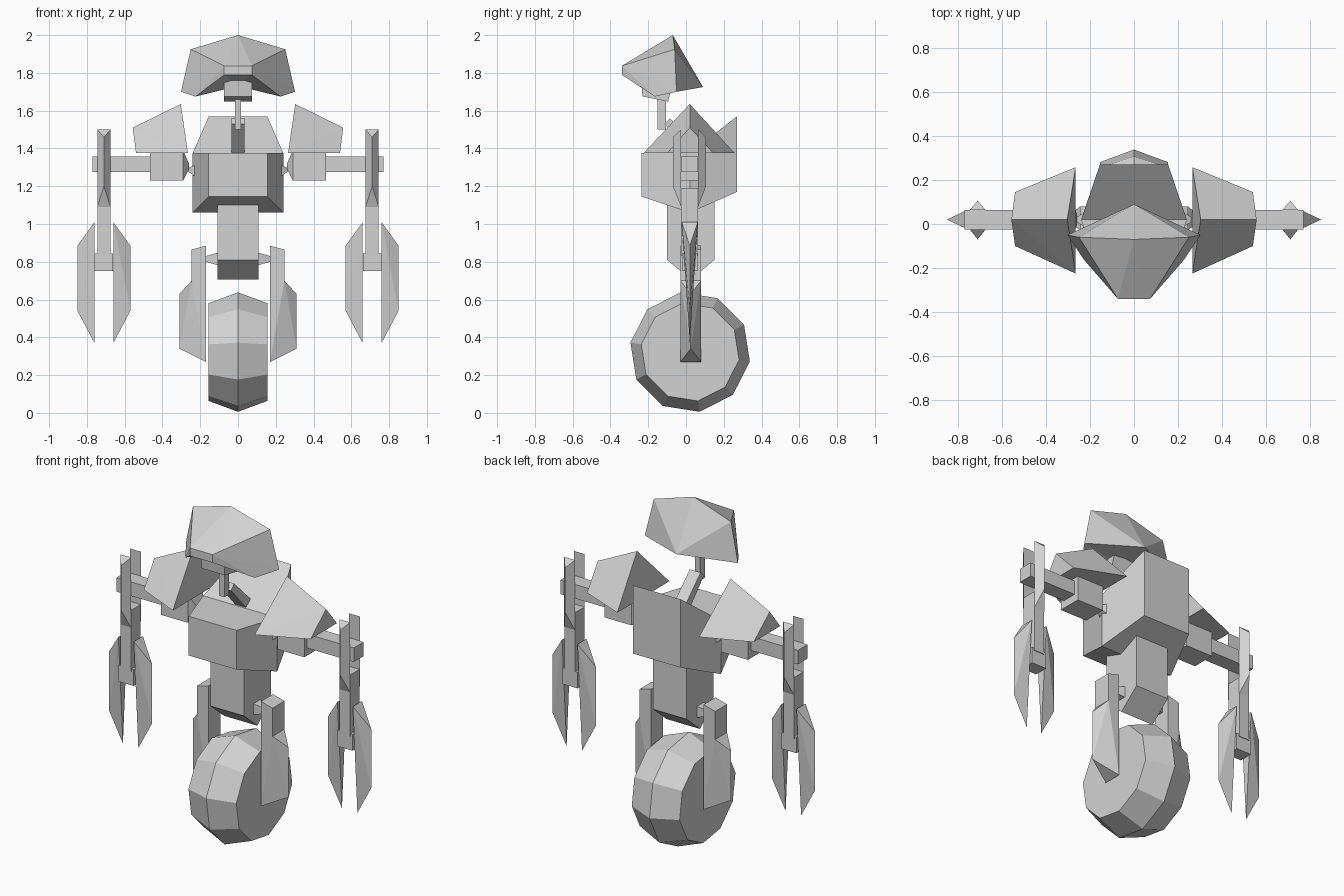
import bpy, bmesh, math

if "Cube" in bpy.data.objects:
    bpy.data.objects.remove(bpy.data.objects["Cube"])

grey = bpy.data.materials.new("plain_grey")
grey.diffuse_color = (0.65, 0.65, 0.65, 1)
grey.use_nodes = True
grey.node_tree.nodes["Principled BSDF"].inputs["Base Color"].default_value = grey.diffuse_color
CY = 0.02  # centre plane of limbs and wheel


def finish(name, bm):
    bmesh.ops.recalc_face_normals(bm, faces=bm.faces[:])
    me = bpy.data.meshes.new(name)
    bm.to_mesh(me)
    bm.free()
    me.materials.append(grey)
    ob = bpy.data.objects.new(name, me)
    bpy.context.collection.objects.link(ob)
    return ob


def hull(name, pts):
    """Solid flat-faced block around a few corner points."""
    bm = bmesh.new()
    for p in pts:
        bm.verts.new(p)
    r = bmesh.ops.convex_hull(bm, input=bm.verts[:])
    junk = {g for g in r["geom_interior"] if isinstance(g, bmesh.types.BMVert)}
    bmesh.ops.delete(bm, geom=list(junk), context='VERTS')
    bmesh.ops.dissolve_limit(bm, angle_limit=math.radians(1),
                             verts=bm.verts[:], edges=bm.edges[:])
    return finish(name, bm)


def box_pts(x0, x1, y0, y1, z0, z1):
    return [(x, y, z) for x in (x0, x1) for y in (y0, y1) for z in (z0, z1)]


def pair(name, pts):
    """One part on each side of the body."""
    hull("right_" + name, pts)
    hull("left_" + name, [(-x, y, z) for x, y, z in pts])


def sym(*pts):
    """Points together with their mirror images in x."""
    return [(s * x, y, z) for x, y, z in pts for s in (1, -1)]


# Head: faceted helmet with a raised underside
half = {"S": (.25, -.06, 1.925), "W": (.302, -.05, 1.70), "C": (.225, -.165, 1.675),
        "F": (.073, -.34, 1.837), "G": (.073, -.34, 1.79)}
bm = bmesh.new()
v = {"T": bm.verts.new((0, -.07, 2)), "B": bm.verts.new((0, .09, 1.725)),
     "U": bm.verts.new((0, -.14, 1.73))}
for k, (x, y, z) in half.items():
    v[k + "+"] = bm.verts.new((x, y, z))
    v[k + "-"] = bm.verts.new((-x, y, z))
for s in "+-":
    for f in ("TSB", "SWB", "FTS", "FSW", "FWC", "FCG", "GCU", "CWU", "WBU"):
        bm.faces.new([v[c] if c in "TBU" else v[c + s] for c in f])
bm.faces.new([v["F+"], v["F-"], v["T"]])
bm.faces.new([v["F+"], v["G+"], v["G-"], v["F-"]])
bm.faces.new([v["G+"], v["G-"], v["U"]])
finish("head", bm)

# Jaw, neck post and tilted neck base
hull("jaw", sym((.075, -.24, 1.78), (.075, -.23, 1.675), (.075, -.095, 1.648),
                (.075, -.06, 1.78)))
hull("neck_post", box_pts(-.017, .017, -.15, -.107, 1.5, 1.72))
hull("neck_base", sym((.035, -.115, 1.53), (.035, -.085, 1.56),
                      (.035, .09, 1.39), (.035, .05, 1.35)))

# Torso: six-sided plan, flat chest top rising to a high back
plan = [(.155, -.235, 1.145, 1.375), (.24, .02, 1.06, 1.375), (.155, .27, 1.17, 1.57)]
ring = plan + [(-x, y, a, b) for x, y, a, b in reversed(plan)]
bm = bmesh.new()
lo = [bm.verts.new((x, y, a)) for x, y, a, b in ring]
hi = [bm.verts.new((x, y, b)) for x, y, a, b in ring]
for i in range(6):
    j = (i + 1) % 6
    bm.faces.new((lo[i], lo[j], hi[j], hi[i]))
for r in (lo, hi):
    bm.faces.new((r[0], r[1], r[4], r[5]))
    bm.faces.new((r[1], r[2], r[3], r[4]))
finish("torso", bm)

# Abdomen with a V-shaped underside
hull("abdomen", sym((.108, -.10, 1.2), (.108, .15, 1.2), (.108, -.10, .81),
                    (.108, .15, .81), (.108, .025, .705)))

# Shoulders
pair("shoulder_pad", [(.265, -.225, 1.375), (.265, .258, 1.375), (.303, CY, 1.635),
                      (.54, -.10, 1.375), (.54, .145, 1.375), (.557, CY, 1.51)])
pair("shoulder_block", box_pts(.29, .465, -.05, .09, 1.23, 1.39)
     + box_pts(.26, .27, -.01, .05, 1.29, 1.32))
pair("shoulder_joint", [(.22, CY + a, 1.28 + b) for a in (-.035, .035) for b in (-.035, .035)]
     + [(.28, CY, 1.29)])
pair("arm_bar", box_pts(.45, .77, -.026, .064, 1.275, 1.357))

# Forearms: two ridged prongs either side of the bar, then a shaft and hand
AX = .71
for name, y0, y1 in (("front_prong", -.026, -.07), ("back_prong", .064, .106)):
    pair(name, [(AX + d, y0, z) for d in (-.035, .035) for z in (1.09, 1.5)]
         + [(AX, y1, 1.46), (AX, y1, 1.2)])
pair("forearm_shaft", box_pts(AX - .034, AX + .034, -.026, .064, .83, 1.19))
pair("hand_block", box_pts(AX - .049, AX + .049, -.022, .06, .75, .845))
for name, s in (("outer_claw", 1), ("inner_claw", -1)):
    pair(name, [(AX + s * .05, CY - .042, 1.01), (AX + s * .05, CY + .042, 1.01),
                (AX + s * .05, CY, .37),
                (AX + s * .14, CY, .885), (AX + s * .14, CY, .54)])

# Wheel fork
pair("fork_upper", [(x, y, z) for x, t in ((.17, .885), (.245, .865))
                    for y in (-.03, .08) for z in (.69, t)])
pair("fork_lower", [(x, y, .70) for x in (.17, .245) for y in (-.03, .08)]
     + [(.17, -.03, .27), (.17, .08, .27), (.31, .025, .63), (.31, .025, .34)])
pair("hip_pin", [(.10, CY + a, .815 + b) for a in (-.035, .035) for b in (-.035, .035)]
     + [(.18, CY + a, .815 + b) for a in (-.012, .012) for b in (-.012, .012)])

# Ten-sided wheel with bevelled tread
hull("wheel", [(x, .022 + r * math.cos(a), .322 + r * math.sin(a))
               for x, r in ((-.155, .262), (0, .32), (.155, .262))
               for a in (math.radians(27 + 36 * k) for k in range(10))])
